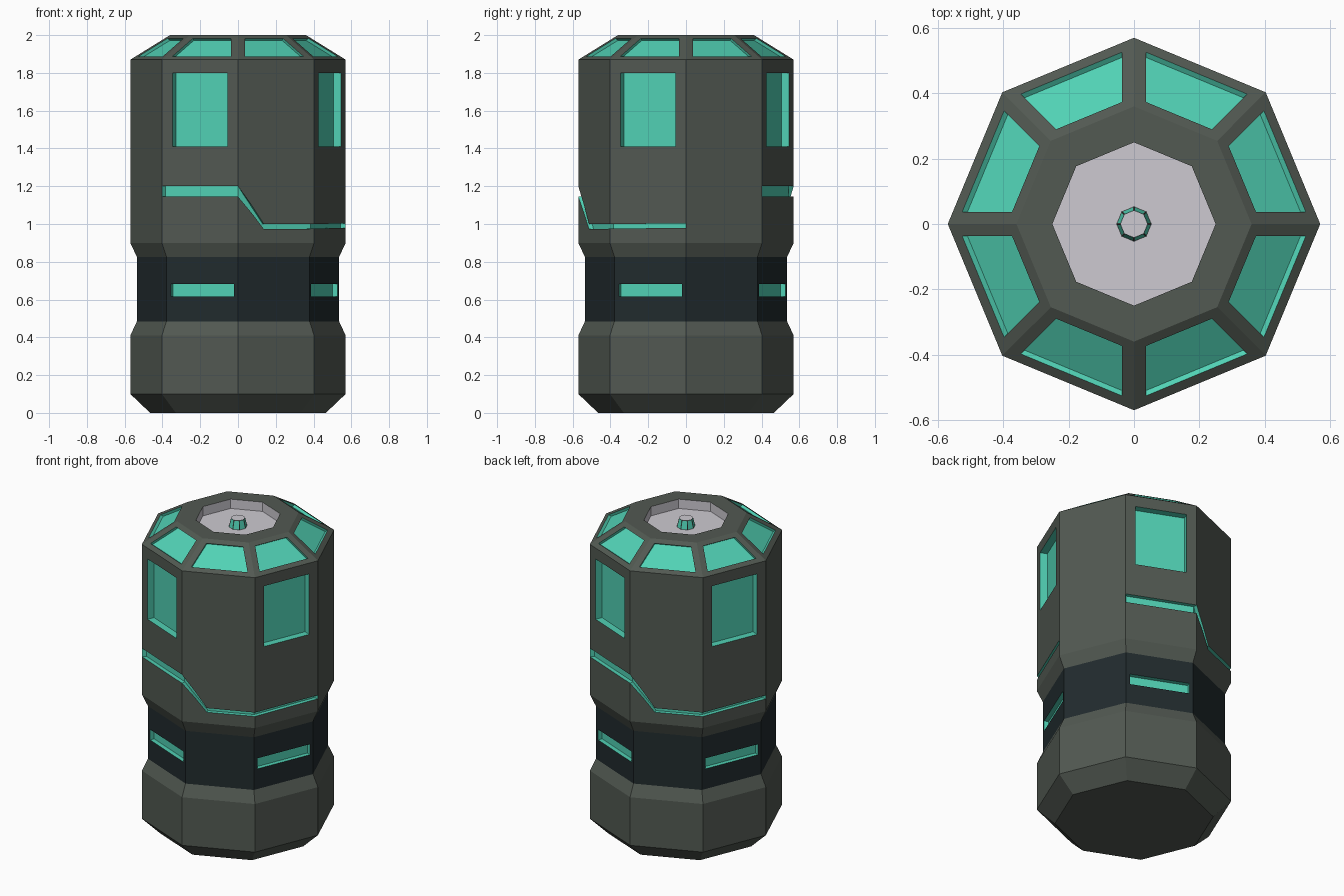
import bpy, bmesh, math
from mathutils import Vector

if "Cube" in bpy.data.objects:
    bpy.data.objects.remove(bpy.data.objects["Cube"])

SEG = 8
T = math.tan(math.pi / SEG)
C = math.cos(math.pi / SEG)
R = 0.57


def material(name, rgb):
    m = bpy.data.materials.new(name)
    m.diffuse_color = (*rgb, 1)
    m.use_nodes = True
    m.node_tree.nodes["Principled BSDF"].inputs["Base Color"].default_value = m.diffuse_color
    return m


MATS = [material("grey_green_shell", (0.084, 0.100, 0.084)),
        material("dark_band", (0.015, 0.024, 0.027)),
        material("teal_glass", (0.082, 0.640, 0.460)),
        material("pale_grey", (0.610, 0.590, 0.640))]
SHELL, BAND, TEAL, PALE = range(4)


def make_object(name, bm):
    bmesh.ops.recalc_face_normals(bm, faces=bm.faces)
    me = bpy.data.meshes.new(name)
    bm.to_mesh(me)
    bm.free()
    for m in MATS:
        me.materials.append(m)
    ob = bpy.data.objects.new(name, me)
    bpy.context.collection.objects.link(ob)
    return ob


def lathe(profile, mats, cap_mats):
    """Octagonal solid from (radius, z) rings; one material per segment."""
    bm = bmesh.new()
    rings = [[bm.verts.new((r * math.cos(k * math.tau / SEG), r * math.sin(k * math.tau / SEG), z))
              for k in range(SEG)] for r, z in profile]
    for a, b, m in zip(rings, rings[1:], mats):
        for k in range(SEG):
            j = (k + 1) % SEG
            bm.faces.new((a[k], a[j], b[j], b[k])).material_index = m
    for ring, m in zip((rings[0], rings[-1]), cap_mats):
        bm.faces.new(ring).material_index = m
    return bm


def loft(bm, loops):
    """Closed solid through equal-length loops, all teal."""
    vs = [[bm.verts.new(p) for p in loop] for loop in loops]
    n = len(vs[0])
    faces = [bm.faces.new(vs[0]), bm.faces.new(vs[-1])]
    for a, b in zip(vs, vs[1:]):
        faces += [bm.faces.new((a[i], a[(i + 1) % n], b[(i + 1) % n], b[i])) for i in range(n)]
    for f in faces:
        f.material_index = TEAL


def side_pocket(bm, ang, pts, depth, slope=0.0):
    """Prism cutter through a side; pts are (sideways, distance out, z)."""
    out = Vector((math.cos(ang), math.sin(ang), 0))
    side = Vector((-math.sin(ang), math.cos(ang), 0))
    n = out * math.cos(slope) + Vector((0, 0, math.sin(slope)))
    base = [side * u + out * t + Vector((0, 0, z)) for u, t, z in pts]
    loft(bm, [[p - n * depth for p in base], [p + n * 0.05 for p in base]])


# body: stepped octagonal can with a sunken top
body = make_object("canister_body", lathe(
    [(0.465, 0), (R, 0.10), (R, 0.41), (0.535, 0.485), (0.535, 0.825), (R, 0.90),
     (R, 1.87), (0.36, 2.0), (0.25, 2.0), (0.25, 1.94)],
    [SHELL, SHELL, SHELL, BAND, SHELL, SHELL, SHELL, SHELL, PALE], (SHELL, PALE)))

cut = bmesh.new()

# windows and band slots on every other side
for k in range(4):
    a = math.radians(-112.5 + 90 * k)
    for u0, u1, z0, z1, r, d in ((-0.157, 0.157, 1.41, 1.80, R, 0.045),
                                 (-0.18, 0.183, 0.615, 0.683, 0.535, 0.028)):
        side_pocket(cut, a, [(u, r * C, z) for u, z in
                             ((u0, z0), (u1, z0), (u1, z1), (u0, z1))], d)

# roof windows on all eight sloped sides
t_out, t_in = R * C, 0.36 * C
pitch = math.atan2(t_out - t_in, 0.13)
for k in range(SEG):
    pts = []
    for t, signs in ((0.50, (-1, 1)), (0.359, (1, -1))):
        z = 1.87 + 0.13 * (t_out - t) / (t_out - t_in)
        pts += [(s * (t * T - 0.039), t, z) for s in signs]
    side_pocket(cut, math.radians(22.5 + 45 * k), pts, 0.018, math.pi / 2 - pitch)


# stepped groove running round three sides, repeated on the opposite half
def corner(deg):
    return Vector((math.cos(math.radians(deg)), math.sin(math.radians(deg)))) * R


front, right = corner(-90), corner(-45)
bend = front.lerp(right, 0.34)
path = [(corner(-135), 1.145, 1.20), (front, 1.145, 1.20), (bend, 0.973, 1.0),
        (right, 0.975, 1.0), (corner(0), 0.98, 1.003)]
inner, outer = 1 - 0.025 / (R * C), 1.05
for sign in (1, -1):
    loft(cut, [[(p.x * s * sign, p.y * s * sign, z) for s, z in
                ((inner, lo), (outer, lo), (outer, hi), (inner, hi))] for p, lo, hi in path])

bmesh.ops.triangulate(cut, faces=cut.faces)
cutter = make_object("pocket_cutter", cut)
cutter.hide_render = True

# cut the pockets and keep the teal on the cut faces
mod = body.modifiers.new("pockets", 'BOOLEAN')
mod.operation = 'DIFFERENCE'
mod.solver = 'EXACT'
mod.object = cutter
bpy.context.view_layer.update()
result = bpy.data.meshes.new_from_object(body.evaluated_get(bpy.context.evaluated_depsgraph_get()))
body.modifiers.clear()
body.data = result
bpy.data.objects.remove(cutter)

# small knob in the sunken top, with framed teal sides
knob = lathe([(0.055, 1.938), (0.042, 1.995)], [TEAL], (PALE, PALE))
bmesh.ops.recalc_face_normals(knob, faces=knob.faces)
sides = [f for f in knob.faces if f.material_index == TEAL]
rim = bmesh.ops.inset_individual(knob, faces=sides, thickness=0.005, depth=-0.002)["faces"]
for f in rim:
    f.material_index = SHELL
make_object("top_knob", knob)
